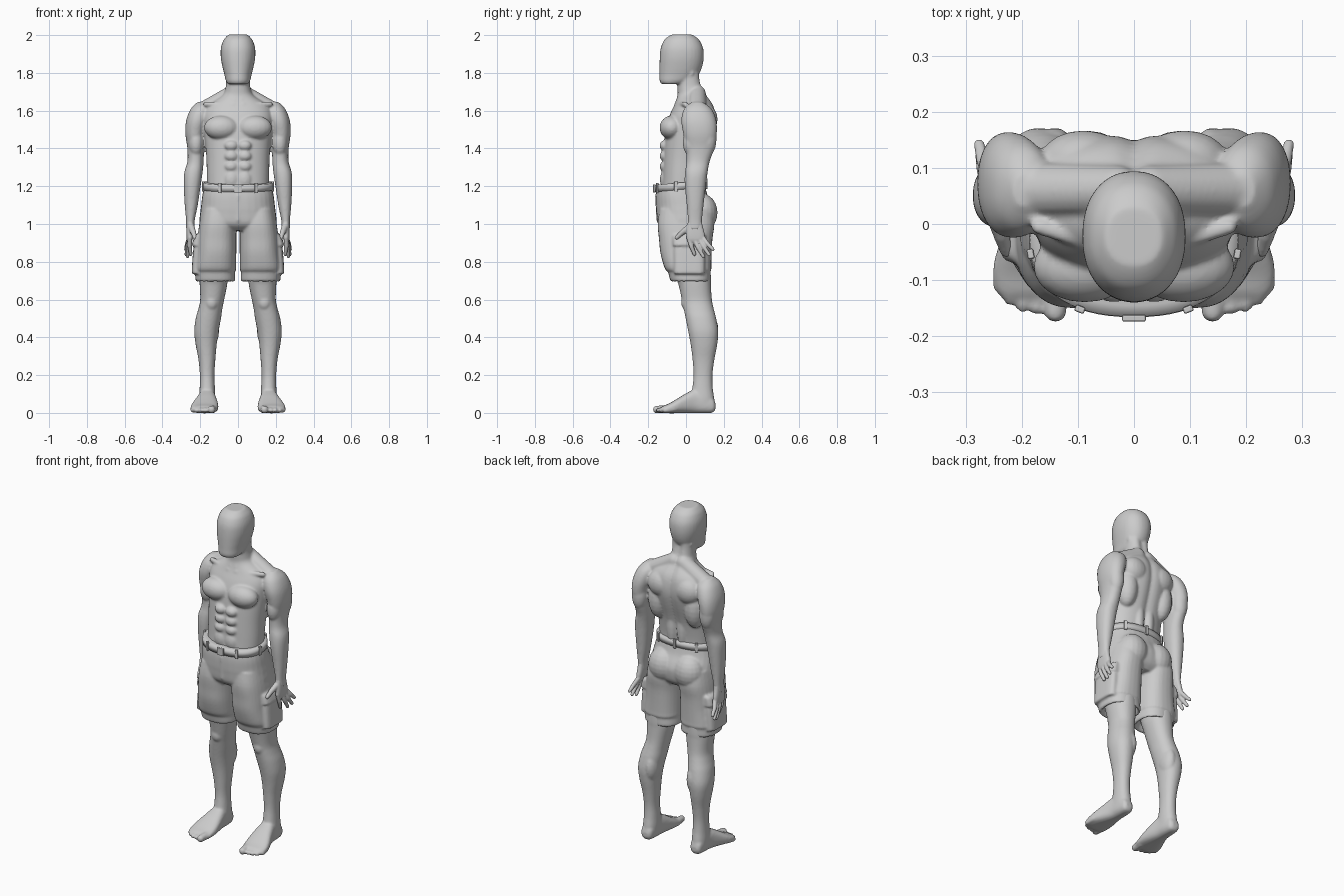
import bpy, bmesh, math
from mathutils import Vector, Matrix

grey = bpy.data.materials.new("plain_grey")
grey.diffuse_color = (0.6, 0.6, 0.6, 1)


def loft(bm, axis, secs, p=2.2, steps=4, n=32, groove=0.0):
    """Skin rounded sections (t, a0, a1, b0, b1) stacked along z or y."""
    rows = []
    for i in range(len(secs) - 1):
        q = [secs[max(0, min(len(secs) - 1, i + k))] for k in (-1, 0, 1, 2)]
        for j in range(steps):
            u = j / steps
            rows.append([0.5 * (2 * b + (c - a) * u + (2 * a - 5 * b + 4 * c - d) * u * u
                                + (3 * b - a - 3 * c + d) * u ** 3) for a, b, c, d in zip(*q)])
    rows.append(secs[-1])
    rings = []
    for t, a0, a1, b0, b1 in rows:
        ring = []
        for k in range(n):
            w = 2 * math.pi * k / n
            c, s = math.cos(w), math.sin(w)
            ca = math.copysign(abs(c) ** (2 / p), c)
            sb = math.copysign(abs(s) ** (2 / p), s)
            a = (a0 + a1) / 2 + ca * (a1 - a0) / 2
            b = (b0 + b1) / 2 + sb * (b1 - b0) / 2
            if s > 0:
                b -= groove * math.exp(-(a / 0.022) ** 2)
            ring.append(bm.verts.new((a, b, t) if axis == 'z' else (a, t, b)))
        rings.append(ring)
    for r, q in zip(rings, rings[1:]):
        for k in range(n):
            bm.faces.new((r[k], r[(k + 1) % n], q[(k + 1) % n], q[k]))
    bm.faces.new(rings[0])
    bm.faces.new(rings[-1])


def blob(bm, c, r):
    m = Matrix.Translation(c) @ Matrix.Diagonal((*r, 1))
    bmesh.ops.create_uvsphere(bm, u_segments=20, v_segments=12, radius=1, matrix=m)


def tube(bm, pts, radii):
    """Chain of tapered segments with round joints."""
    pts = [Vector(q) for q in pts]
    for q, r in zip(pts, radii):
        blob(bm, q, (r, r, r))
    for a, b, r, s in zip(pts, pts[1:], radii, radii[1:]):
        m = Matrix.Translation((a + b) / 2) @ (b - a).to_track_quat('Z', 'Y').to_matrix().to_4x4()
        bmesh.ops.create_cone(bm, cap_ends=True, segments=16, radius1=r, radius2=s,
                              depth=(b - a).length, matrix=m)


def box(bm, c, size, turn=0.0):
    m = Matrix.Translation(c) @ Matrix.Rotation(turn, 4, 'Z') @ Matrix.Diagonal((*size, 1))
    bmesh.ops.create_cube(bm, size=1, matrix=m)


def mirror(bm):
    geom = bm.verts[:] + bm.edges[:] + bm.faces[:]
    new = bmesh.ops.duplicate(bm, geom=geom)["geom"]
    for v in new:
        if isinstance(v, bmesh.types.BMVert):
            v.co.x *= -1


def finish(bm, name, voxel=0, smooth=0, bevel=0):
    bmesh.ops.recalc_face_normals(bm, faces=bm.faces[:])
    me = bpy.data.meshes.new(name)
    bm.to_mesh(me)
    bm.free()
    me.materials.append(grey)
    ob = bpy.data.objects.new(name, me)
    bpy.context.collection.objects.link(ob)
    if voxel:
        m = ob.modifiers.new("fuse", 'REMESH')
        m.mode, m.voxel_size, m.use_smooth_shade = 'VOXEL', voxel, True
        m = ob.modifiers.new("soften", 'SMOOTH')
        m.factor, m.iterations = 0.5, smooth
    if bevel:
        m = ob.modifiers.new("round_edges", 'BEVEL')
        m.width, m.segments = bevel, 2


# ---- body: one arm and one leg, mirrored, then trunk and head
bm = bmesh.new()
loft(bm, 'z', [(1.645, .17, .215, .03, .09), (1.61, .145, .25, -.01, .135), (1.55, .155, .274, -.025, .16),
               (1.48, .175, .279, -.015, .163), (1.40, .18, .268, 0, .15), (1.33, .182, .268, .003, .125),
               (1.27, .188, .285, -.006, .114), (1.20, .198, .287, -.006, .105), (1.10, .213, .282, .004, .093),
               (1.02, .229, .275, .01, .085), (.97, .232, .275, .01, .085)])
blob(bm, (.222, .03, 1.43), (.04, .047, .075))      # biceps
blob(bm, (.225, .115, 1.45), (.045, .047, .09))     # triceps
# leg
loft(bm, 'z', [(.86, .05, .2, -.09, .125), (.72, .055, .203, -.055, .132), (.68, .057, .203, -.04, .132),
               (.60, .073, .2, -.022, .137), (.55, .083, .21, -.012, .147), (.50, .09, .224, -.002, .16),
               (.43, .103, .232, .012, .171), (.36, .113, .224, .025, .165), (.28, .12, .209, .035, .15),
               (.20, .125, .202, .04, .14), (.13, .122, .203, .033, .142), (.07, .12, .206, .02, .15),
               (.02, .128, .2, .04, .145)])
blob(bm, (.14, .008, .585), (.036, .034, .045))     # kneecap
blob(bm, (.14, .112, .44), (.04, .06, .09))         # calf
# foot and toes
loft(bm, 'y', [(.156, .145, .183, .02, .05), (.142, .13, .197, .002, .08), (.10, .122, .204, -.002, .11),
               (.05, .118, .21, -.002, .125), (0, .11, .226, -.002, .103), (-.05, .104, .245, -.002, .073),
               (-.09, .106, .252, -.002, .05), (-.12, .113, .245, -.001, .038), (-.132, .122, .235, .004, .03)], p=2.6)
tube(bm, [(.135, -.1, .02), (.14, -.156, .018)], [.022, .02])
for tx, ty in ((.173, -.15), (.198, -.145), (.221, -.132), (.24, -.11)):
    tube(bm, [(tx - .006, ty + .05, .02), (tx, ty, .014)], [.013, .013])
# trunk muscles
blob(bm, (.088, -.076, 1.51), (.092, .064, .064))   # chest
for z in (1.415, 1.36, 1.305):
    blob(bm, (.036, -.113, z), (.036, .027, .028))  # abdominals
blob(bm, (.034, -.108, 1.235), (.042, .03, .055))
blob(bm, (.12, .08, 1.45), (.06, .066, .12))        # side of back
blob(bm, (.09, .11, 1.555), (.08, .057, .075))      # shoulder blade
blob(bm, (.034, .07, 1.3), (.034, .04, .14))        # lower back
tube(bm, [(.03, .06, 1.69), (.17, .06, 1.605)], [.045, .05])        # neck slope
tube(bm, [(.025, -.05, 1.63), (.17, -.005, 1.635)], [.014, .014])   # collarbone
tube(bm, [(.052, .03, 1.80), (.018, -.042, 1.65)], [.016, .013])    # neck cord
mirror(bm)
# trunk
loft(bm, 'z', [(1.10, -.15, .15, -.12, .08), (1.18, -.162, .162, -.13, .092), (1.25, -.165, .165, -.127, .095),
               (1.35, -.167, .167, -.122, .112), (1.45, -.176, .176, -.115, .142), (1.52, -.182, .182, -.105, .158),
               (1.58, -.185, .185, -.085, .158), (1.63, -.16, .16, -.062, .145), (1.68, -.085, .085, -.045, .113),
               (1.72, -.066, .066, -.045, .09), (1.77, -.062, .062, -.045, .077), (1.83, -.06, .06, -.03, .075)],
     p=2.3, n=64, groove=.012)
# head
loft(bm, 'z', [(2.003, -.05, .05, -.075, .03), (1.99, -.064, .064, -.098, .053), (1.97, -.079, .079, -.118, .073),
               (1.93, -.091, .091, -.134, .091), (1.88, -.091, .091, -.139, .094), (1.83, -.082, .082, -.14, .085),
               (1.79, -.072, .072, -.14, .065), (1.76, -.065, .065, -.14, .03), (1.742, -.055, .055, -.132, -.01)])
finish(bm, "body", .0065, 5)

# ---- hands
bm = bmesh.new()
loft(bm, 'z', [(1.03, .233, .271, .015, .081), (.99, .234, .272, .006, .088), (.95, .236, .273, .002, .098),
               (.92, .24, .272, .006, .1), (.905, .246, .268, .015, .095)], p=2.6)
for y0, x1, y1, z1 in ((.014, .25, .045, .84), (.04, .267, .092, .828), (.066, .274, .122, .838), (.088, .276, .142, .866)):
    tube(bm, [(.254, y0, .93), ((.262 + x1) / 2, y0 * .55 + y1 * .45, .465 + z1 / 2 - .002), (x1, y1, z1)],
         [.013, .012, .0095])
tube(bm, [(.248, .02, .985), (.236, -.02, .955), (.228, -.048, .928)], [.018, .0145, .011])
mirror(bm)
finish(bm, "hands", .004, 3)

# ---- shorts: legs with side pockets, then hips
bm = bmesh.new()
loft(bm, 'z', [(1.08, .01, .19, -.14, .14), (1.0, .009, .205, -.15, .15), (.92, .009, .215, -.143, .14),
               (.85, .009, .22, -.136, .136), (.78, .01, .23, -.118, .134), (.755, .011, .231, -.106, .134),
               (.745, .016, .226, -.095, .128), (.70, .015, .224, -.082, .128), (.70, .03, .21, -.066, .116),
               (.735, .04, .2, -.055, .11)], p=2.5)
loft(bm, 'z', [(.735, .15, .24, -.06, .095), (.75, .15, .245, -.065, .1), (.87, .15, .236, -.065, .1),
               (.885, .15, .23, -.06, .095)], p=4)
loft(bm, 'z', [(.885, .15, .243, -.07, .105), (.895, .15, .243, -.07, .105), (.935, .15, .23, -.07, .105),
               (.945, .15, .218, -.065, .1)], p=4)
blob(bm, (.085, .085, 1.06), (.09, .082, .1))       # seat
mirror(bm)
loft(bm, 'z', [(1.205, -.178, .178, -.153, .1), (1.15, -.189, .189, -.16, .115), (1.10, -.195, .195, -.16, .14),
               (1.06, -.2, .2, -.157, .15), (1.0, -.204, .204, -.147, .14), (.965, -.18, .18, -.11, .11)], p=2.4)
tube(bm, [(0, -.152, 1.15), (0, -.145, 1.02)], [.012, .012])        # fly seam
finish(bm, "shorts", .0065, 3)

# ---- belt, rising a little toward the back
bm = bmesh.new()
loft(bm, 'z', [(1.17, -.165, .165, -.145, .09), (1.17, -.187, .187, -.166, .109), (1.207, -.185, .185, -.165, .108),
               (1.207, -.165, .165, -.145, .09)], p=2.3, steps=1, n=64)
for v in bm.verts:
    v.co.z += .09 * (v.co.y + .165)
for f in bm.faces:
    f.smooth = len(f.verts) == 4
finish(bm, "belt", bevel=0)

# ---- buckle and belt loops
bm = bmesh.new()
box(bm, (0, -.168, 1.188), (.042, .012, .044))
finish(bm, "buckle", bevel=.003)
bm = bmesh.new()
for deg in (-62, -8, 50):
    w = math.radians(deg)
    c, s = math.cos(w), math.sin(w)
    x = .186 * abs(c) ** (2 / 2.3)
    y = -.0285 + math.copysign(.1375 * abs(s) ** (2 / 2.3), s)
    turn = math.atan2(s / .1375, c / .186) - math.pi / 2
    box(bm, (x, y, 1.189 + .09 * (y + .165)), (.018, .012, .054), turn)
mirror(bm)
box(bm, (0, .109, 1.213), (.018, .012, .054))
finish(bm, "belt_loops", bevel=.003)
